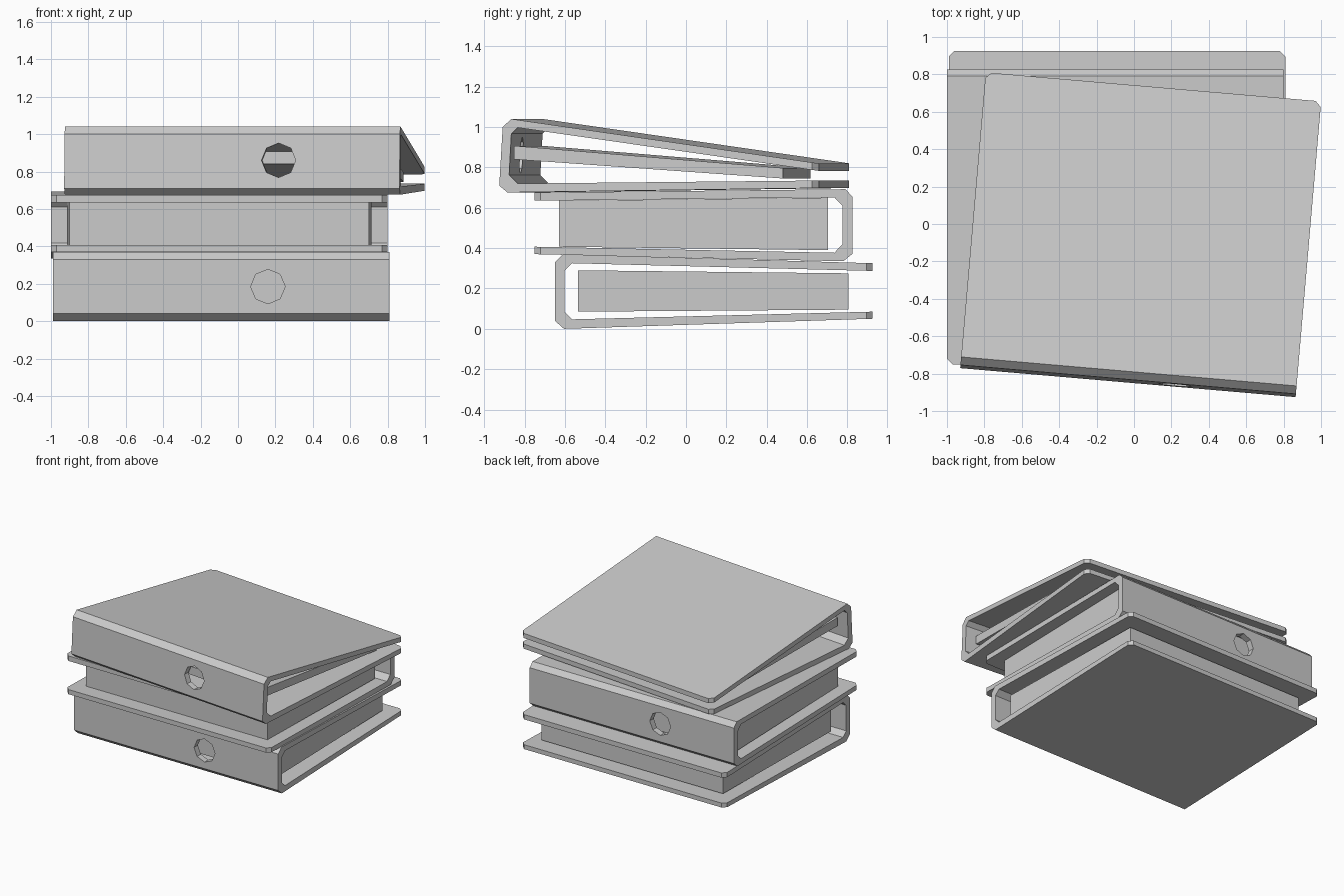
import bpy, bmesh, math
from mathutils import Matrix

if "Cube" in bpy.data.objects:
    bpy.data.objects.remove(bpy.data.objects["Cube"])

HALF = 0.9  # half width of a cover


def make_object(name, bm, place):
    bmesh.ops.recalc_face_normals(bm, faces=bm.faces[:])
    mesh = bpy.data.meshes.new(name)
    bm.to_mesh(mesh)
    bm.free()
    obj = bpy.data.objects.new(name, mesh)
    bpy.context.collection.objects.link(obj)
    obj.matrix_world = place
    return obj


def prism(profile, half_width):
    """Extrude a (y, z) profile along x; half_width(y) lets the sides taper."""
    bm = bmesh.new()
    left = [bm.verts.new((-half_width(y), y, z)) for y, z in profile]
    right = [bm.verts.new((half_width(y), y, z)) for y, z in profile]
    bm.faces.new(left)
    bm.faces.new(right[::-1])
    n = len(profile)
    for i in range(n):
        j = (i + 1) % n
        bm.faces.new((left[i], right[i], right[j], left[j]))
    return bm


def binder(name, place, cover, free_y, spine_y, hole, block):
    # folded cover, free corners clipped
    bm = prism(cover, lambda y: HALF)
    corners = [e for e in bm.edges
               if all(abs(v.co.y - free_y) < 1e-4 for v in e.verts)
               and abs(e.verts[0].co.x - e.verts[1].co.x) < 1e-4]
    bmesh.ops.bevel(bm, geom=corners, offset=0.03, segments=1, affect='EDGES')
    shell = make_object(name + "_cover", bm, place)

    # octagonal finger hole through the spine
    bm = bmesh.new()
    bmesh.ops.create_cone(bm, cap_ends=True, segments=8, radius1=0.092, radius2=0.092, depth=0.17,
                          matrix=Matrix.Translation((hole[0], spine_y, hole[1]))
                          @ Matrix.Rotation(math.pi / 2, 4, 'X'))
    cutter = make_object(name + "_hole_cutter", bm, place)
    cutter.hide_render = True
    mod = shell.modifiers.new("finger_hole", 'BOOLEAN')
    mod.object = cutter
    mod.operation = 'DIFFERENCE'
    mod.solver = 'EXACT'
    bpy.context.view_layer.objects.active = shell
    bpy.ops.object.modifier_apply(modifier=mod.name)
    bpy.data.objects.remove(cutter)

    # paper block, slightly wider at the spine end
    near, far = block[0][0], block[2][0]
    bm = prism(block, lambda y: 0.815 - 0.015 * (y - near) / (far - near))
    make_object(name + "_pages", bm, place)


# bottom binder, spine to the front
binder("bottom_binder", Matrix.Translation((-0.09, 0, 0)),
       [(0.925, 0.05), (-0.605, 0.0), (-0.65, 0.04), (-0.65, 0.33), (-0.61, 0.37), (0.925, 0.325),
        (0.925, 0.287), (-0.565, 0.325), (-0.603, 0.288), (-0.603, 0.085), (-0.565, 0.047), (0.925, 0.085)],
       0.925, -0.63, (0.25, 0.185),
       [(-0.535, 0.085), (-0.535, 0.29), (0.805, 0.275), (0.805, 0.095)])

# middle binder, spine to the back
binder("middle_binder", Matrix.Translation((-0.1, 0, 0)),
       [(-0.75, 0.37), (0.78, 0.335), (0.825, 0.372), (0.825, 0.655), (0.79, 0.692), (-0.75, 0.675),
        (-0.75, 0.635), (0.735, 0.652), (0.775, 0.61), (0.775, 0.418), (0.735, 0.377), (-0.75, 0.407)],
       -0.75, 0.80, (-0.25, 0.515),
       [(0.705, 0.39), (0.705, 0.65), (-0.63, 0.635), (-0.63, 0.407)])

# top binder, half empty, turned a little on the stack
binder("top_binder", Matrix.Translation((0.036, -0.054, 0)) @ Matrix.Rotation(math.radians(-4.94), 4, 'Z'),
       [(0.79, 0.698), (-0.757, 0.676), (-0.797, 0.71), (-0.78, 1.0), (-0.737, 1.04), (0.79, 0.82),
        (0.79, 0.783), (-0.705, 0.997), (-0.737, 0.967), (-0.748, 0.762), (-0.705, 0.72), (0.79, 0.735)],
       0.79, -0.77, (0.25, 0.86),
       [(-0.73, 0.84), (-0.73, 0.907), (0.605, 0.797), (0.605, 0.745)])
